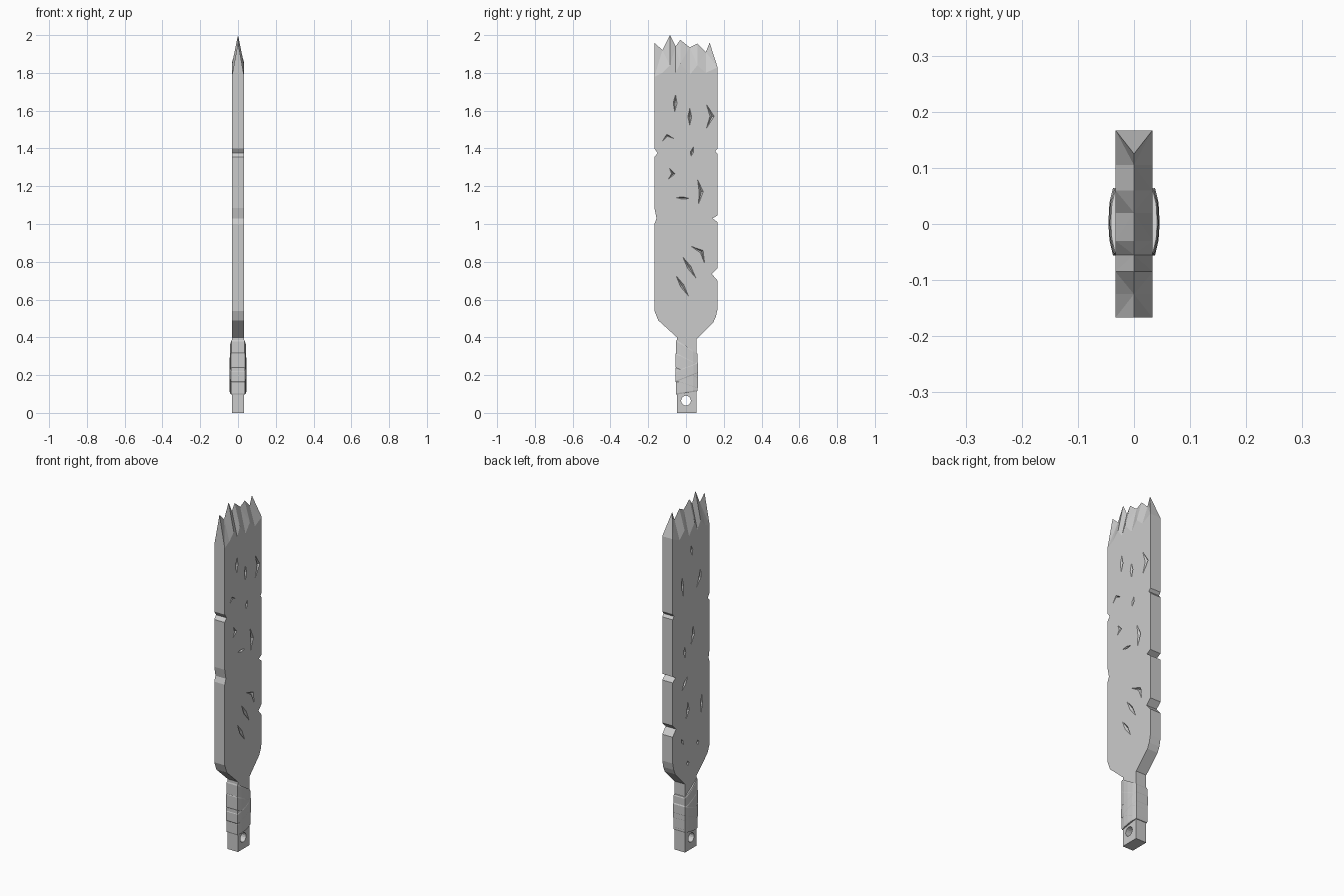
import bpy, bmesh, math
from mathutils import Vector

if "Cube" in bpy.data.objects:
    bpy.data.objects.remove(bpy.data.objects["Cube"], do_unlink=True)

HALF = 0.033  # half thickness of the slab

steel = bpy.data.materials.new("plain grey")
steel.use_nodes = True
grey = (0.6, 0.6, 0.6, 1)
steel.diffuse_color = grey
steel.node_tree.nodes["Principled BSDF"].inputs["Base Color"].default_value = grey


def finish(bm, name):
    bmesh.ops.recalc_face_normals(bm, faces=bm.faces[:])
    mesh = bpy.data.meshes.new(name)
    bm.to_mesh(mesh)
    bm.free()
    obj = bpy.data.objects.new(name, mesh)
    bpy.context.collection.objects.link(obj)
    mesh.materials.append(steel)
    return obj


# Blade and tang: outline in (y, z), notched along both edges
right_edge = [(0.056, 0), (0.056, 0.39), (0.145, 0.48), (0.158, 0.51), (0.167, 0.55),
              (0.167, 0.7), (0.137, 0.735), (0.167, 0.765), (0.167, 1.01), (0.14, 1.03),
              (0.167, 1.045), (0.167, 1.37), (0.155, 1.385), (0.167, 1.4)]
left_edge = [(-0.167, 1.4), (-0.15, 1.375), (-0.167, 1.355), (-0.167, 1.085),
             (-0.156, 1.03), (-0.167, 1.0), (-0.167, 0.54), (-0.147, 0.49),
             (-0.048, 0.4), (-0.048, 0)]
# Broken tip: y, height of the sharp ridge, height of the shoulder below it
tip = [(0.125, 1.96, 1.83), (0.105, 1.91, 1.8), (0.06, 1.955, 1.84), (0.02, 1.935, 1.79),
       (-0.03, 1.975, 1.85), (-0.055, 1.94, 1.8), (-0.085, 2.0, 1.84),
       (-0.125, 1.92, 1.8), (-0.167, 1.96, 1.78)]
shoulder = [(y, low) for y, high, low in tip]
shoulder[0] = (0.167, 1.83)
loop = right_edge + shoulder + left_edge

bm = bmesh.new()
sides = [[bm.verts.new((s * HALF, y, z)) for y, z in loop] for s in (1, -1)]
ridge = [bm.verts.new((0, y, high)) for y, high, low in tip]
first = len(right_edge)
last = first + len(tip) - 1
for side in sides:
    bm.faces.new(side)
    for i in range(len(tip) - 1):
        a, b = side[first + i], side[first + i + 1]
        if i % 2:
            bm.faces.new((a, b, ridge[i]))
            bm.faces.new((b, ridge[i + 1], ridge[i]))
        else:
            bm.faces.new((a, b, ridge[i + 1]))
            bm.faces.new((a, ridge[i + 1], ridge[i]))
for i in range(len(loop)):
    if not first <= i < last:
        j = (i + 1) % len(loop)
        bm.faces.new((sides[0][i], sides[0][j], sides[1][j], sides[1][i]))
for corner, top in ((first, ridge[0]), (last, ridge[-1])):
    bm.faces.new((sides[0][corner], sides[1][corner], top))
blade = finish(bm, "blade")


# Gouges: pointed pits, straight or bent, cut into the broad faces
def add_gouge(bm, side, y1, z1, y2, z2, bend, width):
    a, b = Vector((0, y1, z1)), Vector((0, y2, z2))
    d = (b - a).normalized()
    across = Vector((0, -d.z, d.y))
    mid = (a + b) / 2 + across * bend
    lift = Vector((side * (HALF + 0.001), 0, 0))
    rim = [a, mid + across * width / 2, b, mid - across * width / 2]
    rim = [bm.verts.new(p + lift) for p in rim]
    pit = bm.verts.new(mid + Vector((side * (HALF - 0.013), 0, 0)))
    for i in range(4):
        bm.faces.new((rim[i], rim[(i + 1) % 4], pit))
    # the lid is split along the short diagonal so bent pits stay valid
    bm.faces.new((rim[0], rim[1], rim[3]))
    bm.faces.new((rim[1], rim[2], rim[3]))


front_gouges = [
    (-0.055, 1.69, -0.06, 1.59, 0, 0.022), (0.02, 1.615, 0.02, 1.52, 0, 0.022),
    (0.105, 1.64, 0.105, 1.5, 0.033, 0.024), (-0.128, 1.435, -0.06, 1.45, 0.028, 0.012),
    (0.04, 1.41, 0.025, 1.355, 0, 0.018), (-0.09, 1.3, -0.095, 1.235, 0.025, 0.02),
    (-0.055, 1.14, 0.02, 1.135, 0, 0.014), (0.06, 1.24, 0.065, 1.1, 0.018, 0.024),
    (0.02, 0.885, 0.1, 0.785, 0.03, 0.02), (-0.02, 0.83, 0.055, 0.71, 0, 0.022),
    (-0.055, 0.73, 0.015, 0.615, 0, 0.022)]
back_gouges = [
    (0, 1.73, -0.01, 1.67, 0, 0.02), (-0.085, 1.58, -0.045, 1.47, -0.015, 0.02),
    (0.085, 1.59, 0.07, 1.46, 0, 0.02), (-0.015, 1.28, 0.005, 1.16, -0.015, 0.02),
    (0.06, 1.18, 0.055, 1.1, 0, 0.018), (0.03, 1.0, 0.085, 0.93, 0, 0.02),
    (0.03, 0.86, 0.05, 0.75, -0.012, 0.02), (-0.095, 0.85, -0.09, 0.74, 0, 0.018),
    (0.09, 0.66, 0.07, 0.62, 0, 0.016), (-0.06, 0.6, -0.06, 0.57, 0, 0.02),
    (0.03, 0.515, 0.03, 0.485, 0, 0.02)]
bm = bmesh.new()
for side, marks in ((1, front_gouges), (-1, back_gouges)):
    for mark in marks:
        add_gouge(bm, side, *mark)
gouge_cutter = finish(bm, "gouge_cutter")

# Hanging hole through the end of the tang
bpy.ops.mesh.primitive_cylinder_add(vertices=16, radius=0.026, depth=0.2,
                                    location=(0, 0, 0.065), rotation=(0, math.pi / 2, 0))
hole_cutter = bpy.context.object
hole_cutter.name = "hole_cutter"
hole_cutter.data.materials.append(steel)

bpy.ops.object.select_all(action="DESELECT")
bpy.context.view_layer.objects.active = blade
blade.select_set(True)
for cutter in (gouge_cutter, hole_cutter):
    cutter.hide_render = True
    cut = blade.modifiers.new("cut", "BOOLEAN")
    cut.operation = "DIFFERENCE"
    cut.solver = "EXACT"
    cut.object = cutter
    bpy.ops.object.modifier_apply(modifier=cut.name)
    bpy.data.objects.remove(cutter, do_unlink=True)


# Grip wrap: overlapping tilted bands with chamfered borders
half_section = [(0.036, -0.056), (0.042, -0.03), (0.044, 0), (0.042, 0.035), (0.036, 0.06)]
section = half_section + [(-x, y) for x, y in reversed(half_section)]


def add_band(name, height, width, tilt, size):
    bm = bmesh.new()
    rows = []
    for offset, scale in ((-0.5, 0.95), (-0.4, 1), (0.4, 1), (0.5, 0.95)):
        k = scale * size
        rows.append([bm.verts.new((x * k, y * k + 0.002, height + offset * width + tilt * y))
                     for x, y in section])
    n = len(section)
    for low, high in zip(rows, rows[1:]):
        for i in range(n):
            j = (i + 1) % n
            bm.faces.new((low[i], low[j], high[j], high[i]))
    bm.faces.new(rows[0])
    bm.faces.new(rows[-1])
    return finish(bm, name)


add_band("wrap_top", 0.315, 0.075, -0.6, 0.99)
add_band("wrap_upper", 0.25, 0.085, -0.5, 1.02)
add_band("wrap_crossing", 0.215, 0.06, 0.4, 1.04)
add_band("wrap_lower", 0.185, 0.08, -0.35, 1.01)
add_band("wrap_bottom", 0.14, 0.07, 0.15, 1.0)
